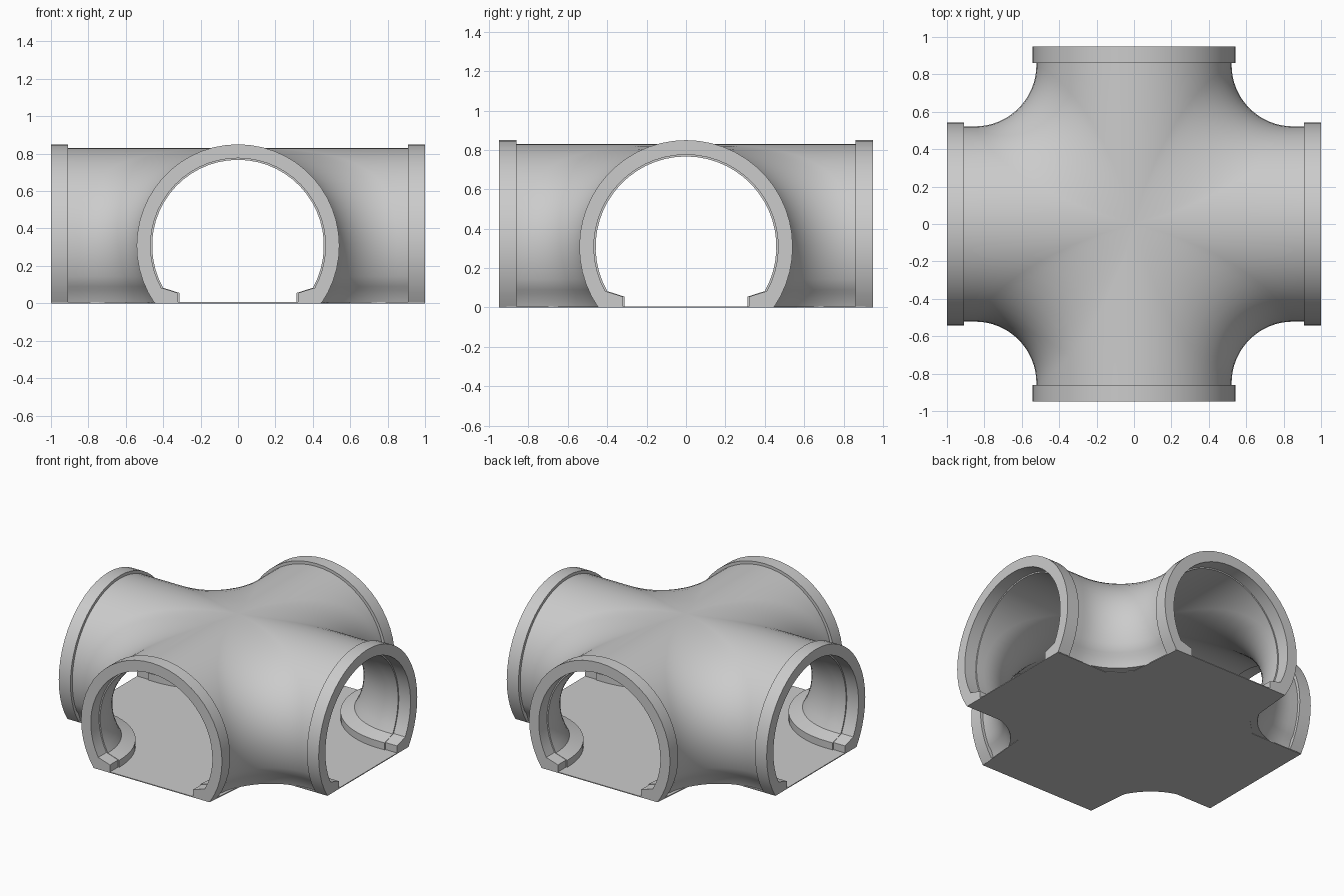
import bpy, bmesh
from math import sin, cos, acos, pi
from mathutils import Vector

cube = bpy.data.objects.get("Cube")
if cube:
    bpy.data.objects.remove(cube, do_unlink=True)

AXIS_Z = 0.308      # height of the tube axis
CORNER = 0.85       # centre of the rounded corners in plan
BASE = 0.003        # shells start just inside the floor plate
END_X, END_Y, FLANGE = 1.0, 0.95, 0.09
ARC_STEPS, SIDE_STEPS = 16, 18

grey = bpy.data.materials.new("light grey")
grey.use_nodes = True
colour = (0.6, 0.6, 0.6, 1)
grey.diffuse_color = colour
grey.node_tree.nodes["Principled BSDF"].inputs["Base Color"].default_value = colour


def make_object(name, bm, mirror=""):
    bmesh.ops.remove_doubles(bm, verts=bm.verts, dist=0.0002)
    bmesh.ops.recalc_face_normals(bm, faces=bm.faces)
    mesh = bpy.data.meshes.new(name)
    bm.to_mesh(mesh)
    bm.free()
    mesh.materials.append(grey)
    obj = bpy.data.objects.new(name, mesh)
    bpy.context.collection.objects.link(obj)
    bpy.ops.object.select_all(action="DESELECT")
    obj.select_set(True)
    bpy.context.view_layer.objects.active = obj
    bpy.ops.object.shade_smooth_by_angle(angle=pi / 6)
    if mirror:
        mod = obj.modifiers.new("mirror", "MIRROR")
        mod.use_axis = ["X" in mirror, "Y" in mirror, False]
        mod.use_clip = True
    return obj


def arc(radius, low):
    """Half section from the crown down to height low: (offset, height, angle)."""
    last = acos((low - AXIS_Z) / radius)
    angles = [last * i / SIDE_STEPS for i in range(SIDE_STEPS + 1)]
    return [(radius * sin(a), AXIS_Z + radius * cos(a), a) for a in angles]


def half_section(outer, inner, foot, ledge):
    """Outer arc, foot, inner ledge and inner arc, running crown to crown."""
    low = foot[0][1] + 0.02 if len(foot) > 1 else BASE
    points = arc(outer, low)
    points += [(d, z, pi) for d, z in foot if len(foot) > 1]
    points += [(ledge, BASE, pi), (ledge, 0.055, pi)]
    return points + arc(inner, 0.083)[::-1]


def plan_path(d, angle):
    """Rounded corner at offset d; the rounding fades out towards the crown."""
    r = (CORNER - d) * (sin(angle) ** 0.8 if angle < pi / 2 else 1)
    c = d + r
    path = [(d, END_Y - FLANGE)]
    for i in range(ARC_STEPS + 1):
        a = pi + pi / 2 * i / ARC_STEPS
        path.append((c + r * cos(a), c + r * sin(a)))
    return path + [(END_X - FLANGE, d)]


# Vaulted crossing: one quarter swept around a corner, then mirrored
bm = bmesh.new()
rows = []
for d, z, angle in half_section(0.522, 0.459, [(0.455, 0.07), (0.43, BASE)], 0.312):
    rows.append([bm.verts.new((x, y, z)) for x, y in plan_path(d, angle)])
for a, b in zip(rows, rows[1:]):
    for i in range(len(a) - 1):
        bm.faces.new((a[i], a[i + 1], b[i + 1], b[i]))
for end in (0, -1):
    bm.faces.new([row[end] for row in rows])
make_object("crossing_shell", bm, "XY")

# End collars: half section extruded along each arm, then mirrored
section = half_section(0.542, 0.468, [(0, BASE)], 0.32)
for name, along, across, end in (("left", Vector((1, 0, 0)), Vector((0, 1, 0)), END_X),
                                 ("right", Vector((-1, 0, 0)), Vector((0, 1, 0)), END_X),
                                 ("back", Vector((0, 1, 0)), Vector((1, 0, 0)), END_Y),
                                 ("front", Vector((0, -1, 0)), Vector((1, 0, 0)), END_Y)):
    bm = bmesh.new()
    rings = [[bm.verts.new(along * s + across * d + Vector((0, 0, z))) for d, z, _ in section]
             for s in (end - FLANGE, end)]
    for i in range(len(section) - 1):
        bm.faces.new((rings[0][i], rings[0][i + 1], rings[1][i + 1], rings[1][i]))
    for ring in rings:
        bm.faces.new(ring)
    make_object(name + "_collar", bm, "Y" if across.y else "X")

# Floor plate: cross with clipped inner corners
quarter = [(END_X, 0.445), (0.6, 0.445), (0.48, 0.565), (0.445, END_Y)]
outline = quarter + [(-x, y) for x, y in quarter[::-1]]
outline += [(-x, -y) for x, y in outline]
bm = bmesh.new()
face = bm.faces.new([bm.verts.new((x, y, 0)) for x, y in outline])
top = bmesh.ops.extrude_face_region(bm, geom=[face])
bmesh.ops.translate(bm, vec=(0, 0, 0.006),
                    verts=[v for v in top["geom"] if isinstance(v, bmesh.types.BMVert)])
make_object("floor_plate", bm)
